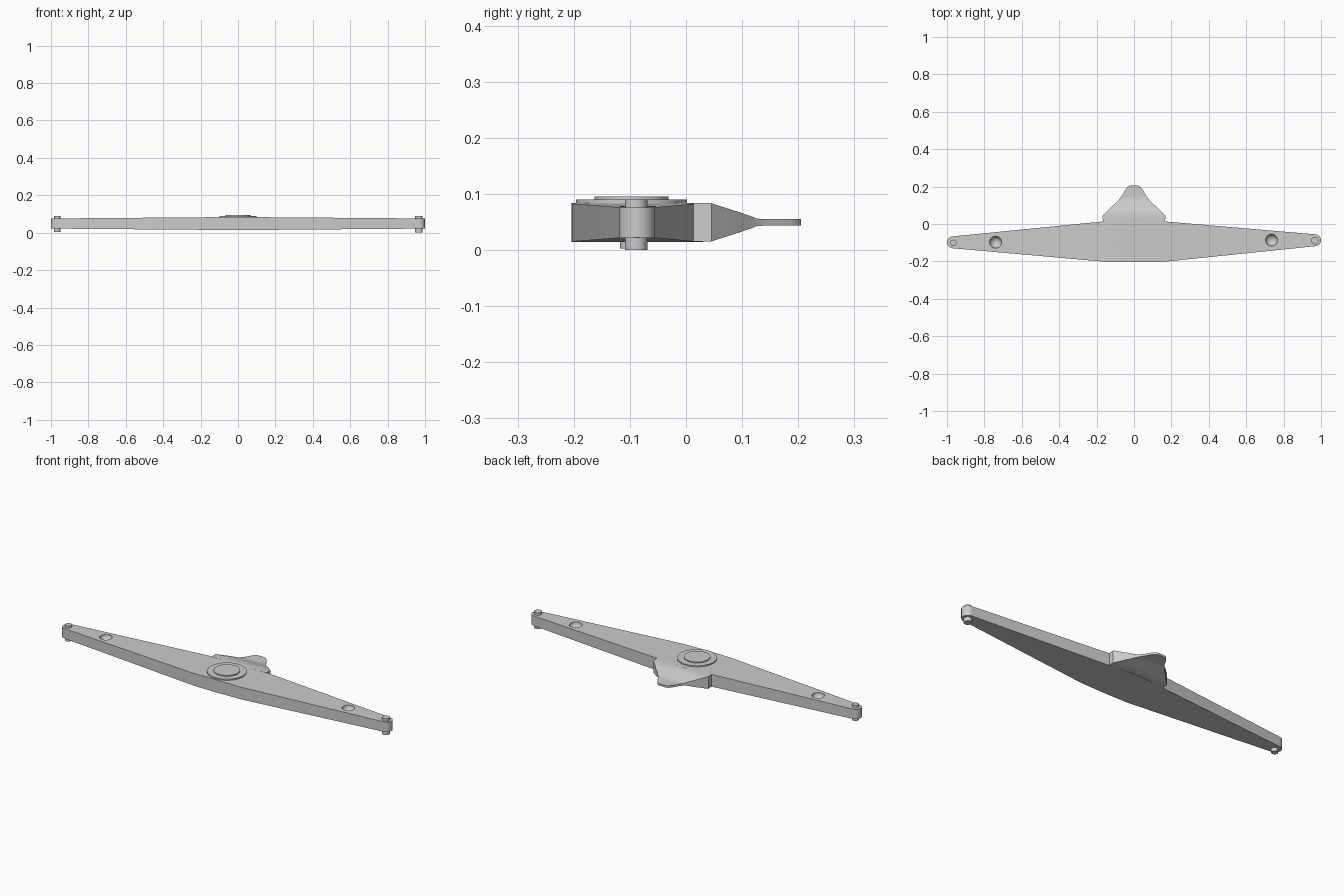
import bpy, bmesh, math

if "Cube" in bpy.data.objects:
    bpy.data.objects.remove(bpy.data.objects["Cube"])

MID_Z = 0.049


def finish(name, bm):
    bmesh.ops.recalc_face_normals(bm, faces=bm.faces)
    mesh = bpy.data.meshes.new(name)
    bm.to_mesh(mesh)
    bm.free()
    ob = bpy.data.objects.new(name, mesh)
    bpy.context.collection.objects.link(ob)
    smooth(ob)
    return ob


def smooth(ob, angle=25):
    bpy.ops.object.select_all(action='DESELECT')
    bpy.context.view_layer.objects.active = ob
    ob.select_set(True)
    bpy.ops.object.shade_smooth_by_angle(angle=math.radians(angle))


def loft(name, sections):
    """Skin a row of four-cornered sections and cap both ends."""
    bm = bmesh.new()
    rows = [[bm.verts.new(p) for p in s] for s in sections]
    for a, b in zip(rows, rows[1:]):
        for i in range(4):
            j = (i + 1) % 4
            bm.faces.new((a[i], a[j], b[j], b[i]))
    bm.faces.new(rows[0])
    bm.faces.new(rows[-1])
    return finish(name, bm)


def cylinder(name, x, y, z0, z1, r, sides=48):
    bpy.ops.mesh.primitive_cylinder_add(vertices=sides, radius=r, depth=z1 - z0,
                                        location=(x, y, (z0 + z1) / 2))
    ob = bpy.context.object
    ob.name = name
    smooth(ob)
    return ob


# Long tapered beam: stations of x, front y, back y, with rounded ends
R = 0.032
LEFT, RIGHT = (-0.968, -0.098), (0.968, -0.087)


def end_stations(centre, side):
    out = []
    for deg in (6, 20, 40, 60, 80, 92):
        a = math.radians(deg)
        out.append((centre[0] + side * R * math.cos(a),
                    centre[1] - R * math.sin(a), centre[1] + R * math.sin(a)))
    return out


stations = (end_stations(LEFT, -1)
            + [(-0.13, -0.204, 0.017), (0.0, -0.204, 0.03), (0.16, -0.202, 0.014)]
            + end_stations(RIGHT, 1)[::-1])
sections = []
for x, y0, y1 in stations:
    h = 0.035 - 0.008 * abs(x)
    sections.append([(x, y0, MID_Z - h), (x, y1, MID_Z - h),
                     (x, y1, MID_Z + h), (x, y0, MID_Z + h)])
beam = loft("beam", sections)

# Round dished sockets in the top of the beam
for name, x, y in (("left", -0.74, -0.097), ("right", 0.735, -0.086)):
    bpy.ops.mesh.primitive_uv_sphere_add(segments=32, ring_count=16, radius=0.032,
                                         location=(x, y, 0.0785))
    cutter = bpy.context.object
    cutter.name = name + "_socket_cutter"
    cutter.hide_render = True
    cutter.display_type = 'WIRE'
    mod = beam.modifiers.new(name + "_socket", 'BOOLEAN')
    mod.operation = 'DIFFERENCE'
    mod.object = cutter
    mod.solver = 'EXACT'

# Flared bracket tapering to a thin tongue: y, half width, half thickness
profile = [(0.008, 0.166, 0.034), (0.045, 0.168, 0.034), (0.07, 0.142, 0.026),
           (0.095, 0.117, 0.018), (0.114, 0.095, 0.0115), (0.127, 0.083, 0.0065),
           (0.15, 0.066, 0.0055), (0.187, 0.044, 0.0055), (0.198, 0.035, 0.0055),
           (0.205, 0.022, 0.0055)]
loft("bracket", [[(-w, y, 0.0495 - t), (w, y, 0.0495 - t),
                  (w, y, 0.0495 + t), (-w, y, 0.0495 + t)] for y, w, t in profile])

# Stepped hub discs on top
cylinder("hub_lower_disc", 0, -0.097, 0.075, 0.09, 0.099, 64)
cylinder("hub_upper_disc", 0, -0.097, 0.075, 0.0955, 0.066, 64)

# Pivot pins through both ends
cylinder("left_pin", -0.966, -0.101, 0.003, 0.089, 0.017, 32)
cylinder("right_pin", 0.967, -0.089, 0.0, 0.09, 0.02, 32)
